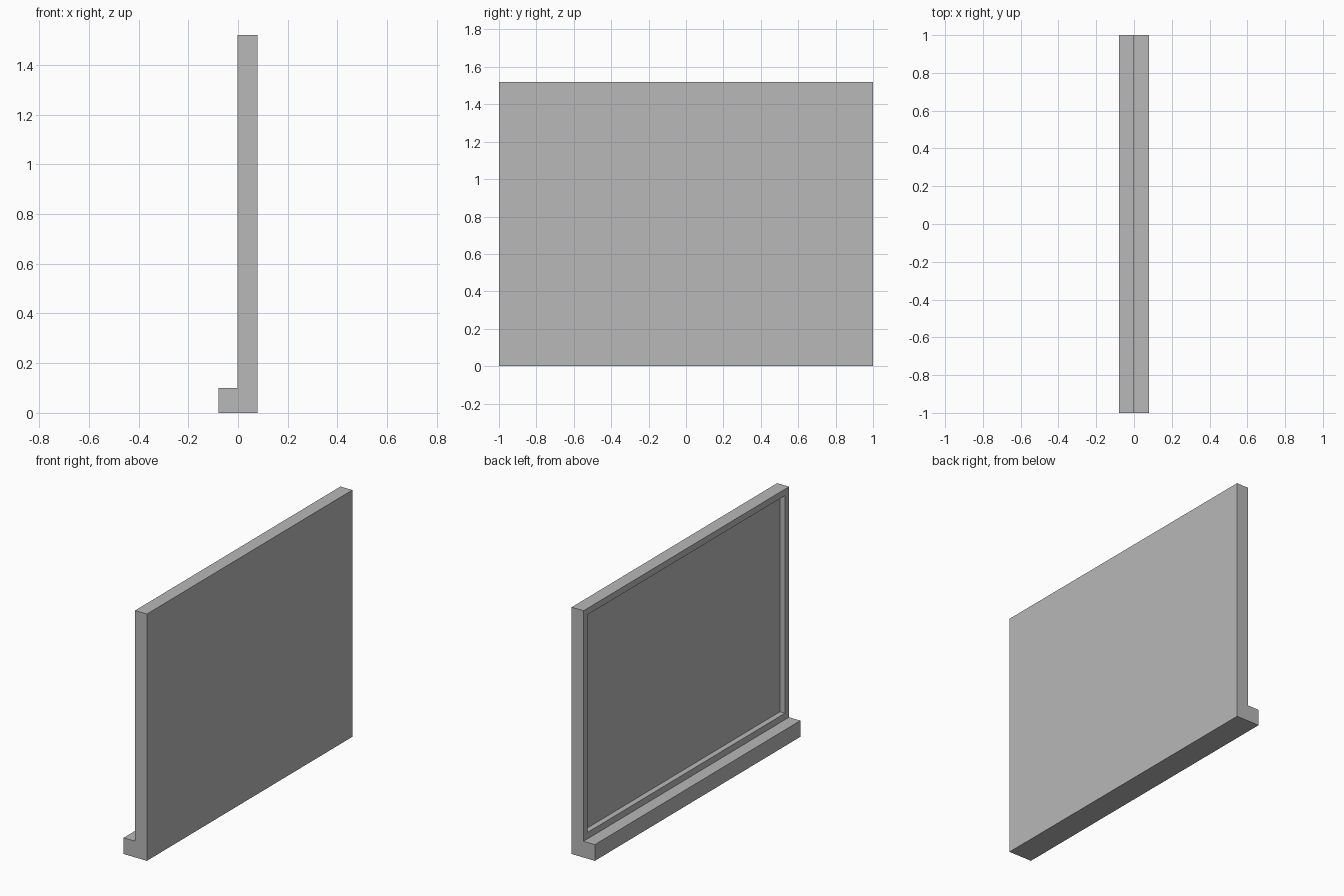
import bpy
import bmesh
from mathutils import Vector

cube = bpy.data.objects.get("Cube")
if cube:
    bpy.data.objects.remove(cube, do_unlink=True)

LENGTH, HEIGHT = 2.0, 1.52
FRONT, SEAM, BACK = -0.079, -0.002, 0.079   # x of ledge edge, panel face, panel rear
LEDGE_TOP = 0.10
BORDER, RECESS = 0.04, 0.034

grey = bpy.data.materials.new("plain grey")
grey.use_nodes = True
colour = (0.48, 0.48, 0.48, 1.0)
grey.diffuse_color = colour
grey.node_tree.nodes["Principled BSDF"].inputs["Base Color"].default_value = colour

# L-shaped section swept along the length: upright panel with a foot ledge
section = [(FRONT, 0), (BACK, 0), (BACK, HEIGHT),
           (SEAM, HEIGHT), (SEAM, LEDGE_TOP), (FRONT, LEDGE_TOP)]
bm = bmesh.new()
end = bm.faces.new([bm.verts.new((x, -LENGTH / 2, z)) for x, z in section])
swept = bmesh.ops.extrude_face_region(bm, geom=[end])
bmesh.ops.translate(bm, vec=Vector((0, LENGTH, 0)),
                    verts=[v for v in swept["geom"] if isinstance(v, bmesh.types.BMVert)])
bmesh.ops.recalc_face_normals(bm, faces=bm.faces)

# Framed recess in the panel face above the ledge
bm.normal_update()
panel = max((f for f in bm.faces if f.normal.x < -0.9), key=lambda f: f.calc_area())
bmesh.ops.inset_individual(bm, faces=[panel], thickness=BORDER, use_even_offset=True)
bmesh.ops.inset_individual(bm, faces=[panel], thickness=0, depth=-RECESS)

mesh = bpy.data.meshes.new("panel_with_ledge")
bm.to_mesh(mesh)
bm.free()
mesh.materials.append(grey)
board = bpy.data.objects.new("panel_with_ledge", mesh)
bpy.context.collection.objects.link(board)
